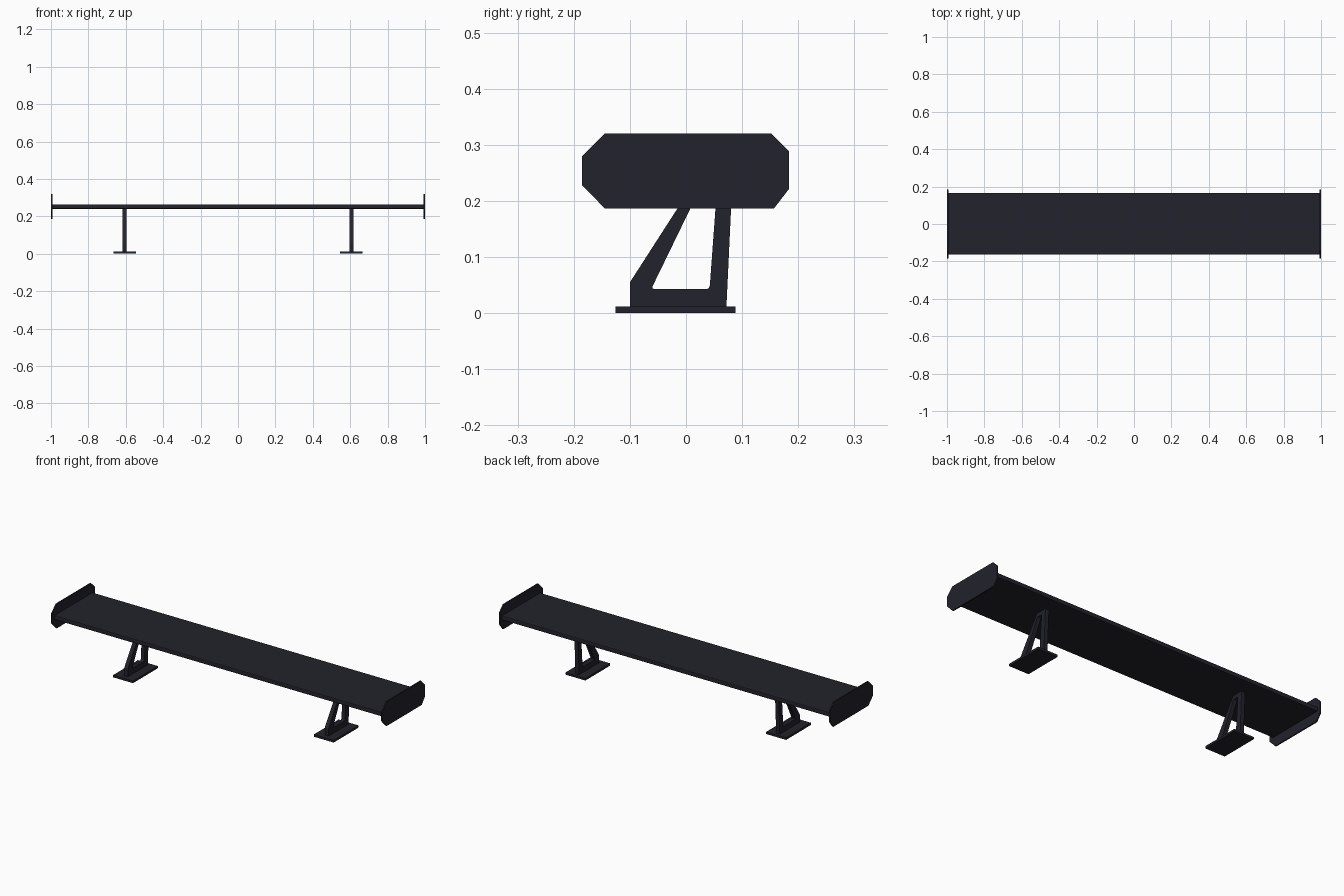
import bpy, bmesh, math
from mathutils import Vector

if "Cube" in bpy.data.objects:
    bpy.data.objects.remove(bpy.data.objects["Cube"])

paint = bpy.data.materials.new("dark navy")
paint.diffuse_color = (0.016, 0.016, 0.025, 1)
paint.use_nodes = True
paint.node_tree.nodes["Principled BSDF"].inputs["Base Color"].default_value = paint.diffuse_color


def extrude_profile(name, loops, x0, x1):
    """Fill (y, z) outlines, later loops being holes, and extrude along x."""
    bm = bmesh.new()
    edges = []
    for pts in loops:
        vs = [bm.verts.new((x0, y, z)) for y, z in pts]
        edges += [bm.edges.new((vs[i - 1], vs[i])) for i in range(len(vs))]
    bmesh.ops.triangle_fill(bm, edges=edges, use_beauty=True, normal=(1, 0, 0))
    ext = bmesh.ops.extrude_face_region(bm, geom=bm.faces[:], use_keep_orig=True)
    moved = [g for g in ext["geom"] if isinstance(g, bmesh.types.BMVert)]
    bmesh.ops.translate(bm, verts=moved, vec=(x1 - x0, 0, 0))
    bmesh.ops.recalc_face_normals(bm, faces=bm.faces[:])
    mesh = bpy.data.meshes.new(name)
    bm.to_mesh(mesh)
    bm.free()
    mesh.materials.append(paint)
    ob = bpy.data.objects.new(name, mesh)
    bpy.context.collection.objects.link(ob)
    return ob


def rounded(pts, radius, steps=4):
    """Round the corners of an outline with small curves."""
    out = []
    for i, p in enumerate(pts):
        p = Vector(p)
        a = p + (Vector(pts[i - 1]) - p).normalized() * radius
        b = p + (Vector(pts[(i + 1) % len(pts)]) - p).normalized() * radius
        for s in range(steps + 1):
            t = s / steps
            out.append(tuple(a * (1 - t) ** 2 + p * 2 * t * (1 - t) + b * t * t))
    return out


# Main blade with slightly softened long edges
blade = [(-0.163, 0.24), (0.167, 0.24), (0.167, 0.264), (-0.163, 0.264)]
extrude_profile("wing_blade", [rounded(blade, 0.005, 2)], -0.994, 0.994)

# Chamfered end plates, then the open A-shaped stands on flat feet
plate = [(-0.145, 0.187), (0.157, 0.187), (0.184, 0.222), (0.184, 0.288),
         (0.152, 0.32), (-0.145, 0.32), (-0.185, 0.28), (-0.185, 0.228)]
stand = [(-0.1, 0.01), (0.072, 0.01), (0.083, 0.243), (0.021, 0.243), (-0.1, 0.055)]
opening = [(-0.062, 0.043), (0.042, 0.043), (0.055, 0.22), (0.024, 0.22)]
foot = [(-0.126, 0.0), (0.088, 0.0), (0.088, 0.012), (-0.126, 0.012)]

for side, s in (("left", -1), ("right", 1)):
    extrude_profile(side + "_end_plate", [plate], s * 0.993, s * 1.0)
    c = s * 0.606
    extrude_profile(side + "_stand", [stand, rounded(opening, 0.007)], c - 0.011, c + 0.011)
    extrude_profile(side + "_foot", [foot], c - 0.06, c + 0.06)
